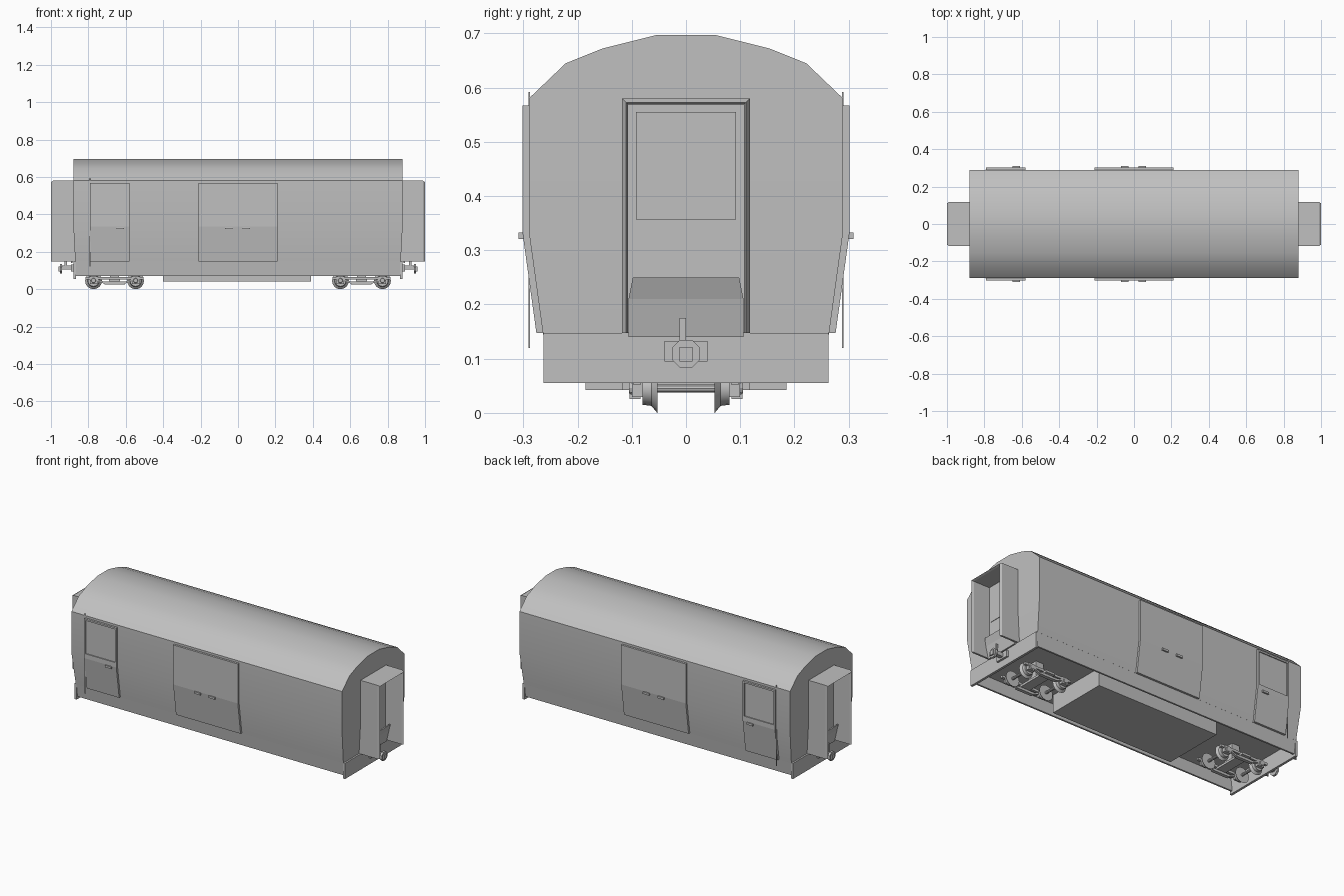
import bpy, bmesh, math

if "Cube" in bpy.data.objects:
    bpy.data.objects.remove(bpy.data.objects["Cube"])

paint = bpy.data.materials.new("plain_grey")
paint.diffuse_color = (0.53, 0.53, 0.53, 1)
paint.use_nodes = True
paint.node_tree.nodes["Principled BSDF"].inputs["Base Color"].default_value = paint.diffuse_color


def make(name, bm, smooth=False):
    bmesh.ops.recalc_face_normals(bm, faces=bm.faces)
    me = bpy.data.meshes.new(name)
    bm.to_mesh(me)
    bm.free()
    me.materials.append(paint)
    ob = bpy.data.objects.new(name, me)
    bpy.context.collection.objects.link(ob)
    if smooth:
        bpy.ops.object.select_all(action='DESELECT')
        ob.select_set(True)
        bpy.context.view_layer.objects.active = ob
        bpy.ops.object.shade_smooth_by_angle(angle=math.radians(30))
    return ob


def loft(name, sections, smooth=False, ring=True, loop=False):
    """Skin matching sections; ring closes each section, loop joins last to first."""
    bm = bmesh.new()
    rows = [[bm.verts.new(p) for p in s] for s in sections]
    n = len(rows[0])
    pairs = list(zip(rows, rows[1:])) + ([(rows[-1], rows[0])] if loop else [])
    for a, b in pairs:
        for i in range(n if ring else n - 1):
            j = (i + 1) % n
            bm.faces.new((a[i], a[j], b[j], b[i]))
    if loop:
        bm.faces.new([r[0] for r in rows])
        bm.faces.new([r[-1] for r in rows])
    else:
        bm.faces.new(rows[0])
        bm.faces.new(rows[-1])
    return make(name, bm, smooth)


def prism(name, yz, x0, x1):
    return loft(name, [[(x, y, z) for y, z in yz] for x in (x0, x1)])


def box(name, x0, x1, y0, y1, z0, z1):
    return prism(name, [(y0, z0), (y1, z0), (y1, z1), (y0, z1)], x0, x1)


def lathe(name, cx, cz, profile, n=16):
    """Spin (y, radius) pairs about an axle along y."""
    return loft(name, [[(cx + r * math.cos(2 * math.pi * i / n), y,
                         cz + r * math.sin(2 * math.pi * i / n)) for i in range(n)]
                       for y, r in profile], smooth=True)


# Body shell and roof: half width, height, half length at each level
levels = [(0.264, 0.147, 0.87), (0.29, 0.335, 0.88), (0.29, 0.58, 0.88),
          (0.222, 0.645, 0.88), (0.155, 0.672, 0.88), (0.055, 0.697, 0.88)]


def shell(name, rows):
    loft(name, [[(-x, -y, z), (x, -y, z), (x, y, z), (-x, y, z)] for y, z, x in rows], smooth=True)


shell("body", levels[:3])
shell("roof", levels[2:])

# Equipment box under the floor
box("underfloor_box", -0.40, 0.39, -0.185, 0.185, 0.042, 0.15)

for s, side in ((-1, "front"), (1, "back")):
    # Skirt continuing the lower wall
    prism(side + "_skirt", [(s * 0.264, 0.15), (s * 0.254, 0.07),
                            (s * 0.244, 0.07), (s * 0.254, 0.15)], -0.87, 0.87)

    # Outer face of the doors follows the bent wall
    lower = [(0.302, 0.335), (0.276, 0.147), (0.26, 0.147), (0.28, 0.335)]

    def panel(name, x0, x1, top):
        pts = [(0.28, top), (0.302, top)] + lower
        prism(name, [(s * y, z) for y, z in pts], x0, x1)

    panel(side + "_luggage_door", -0.21, 0.21, 0.567)
    panel(side + "_cab_door", -0.79, -0.58, 0.362)

    def plate(name, x0, x1, ya, yb, z0, z1):
        box(name, x0, x1, s * ya, s * yb, z0, z1)

    # Window surround and recessed pane
    plate(side + "_door_stile_a", -0.79, -0.78, 0.28, 0.302, 0.362, 0.567)
    plate(side + "_door_stile_b", -0.59, -0.58, 0.28, 0.302, 0.362, 0.567)
    plate(side + "_door_rail", -0.78, -0.59, 0.28, 0.302, 0.557, 0.567)
    plate(side + "_door_window", -0.78, -0.59, 0.288, 0.296, 0.362, 0.557)
    # Handles and handrail
    for hx in (-0.63, -0.05, 0.045):
        plate(side + "_door_handle", hx - 0.02, hx + 0.02, 0.30, 0.309, 0.321, 0.333)
    plate(side + "_handrail", -0.793, -0.789, 0.288, 0.291, 0.12, 0.592)

for e, end in ((-1, "left"), (1, "right")):
    # Buffer beam
    box(end + "_end_beam", e * 0.866, e * 0.88, -0.263, 0.263, 0.055, 0.147)

    # Gangway hood: open underneath and at the outer end
    def arch(x, w, t):
        return [(e * x, -w, 0.147), (e * x, -w, t), (e * x, w, t), (e * x, w, 0.147)]

    loft(end + "_gangway", [arch(0.868, 0.118, 0.58), arch(0.988, 0.118, 0.58),
                            arch(1.0, 0.111, 0.573), arch(0.988, 0.107, 0.569),
                            arch(0.868, 0.107, 0.569)], ring=False, loop=True)

    # End door with window
    box(end + "_end_door", e * 0.87, e * 0.884, -0.107, 0.107, 0.147, 0.57)
    box(end + "_end_window", e * 0.88, e * 0.887, -0.092, 0.092, 0.357, 0.555)

    # Footplate: upright part with a tapered flap leaning outward
    loft(end + "_footplate", [[(e * x, -w, z), (e * x, w, z), (e * (x + 0.008), w, z),
                               (e * (x + 0.008), -w, z)]
                              for x, w, z in ((0.884, 0.106, 0.14), (0.90, 0.106, 0.21),
                                              (0.915, 0.098, 0.25))])

    # Coupler
    box(end + "_coupler_base", e * 0.878, e * 0.892, -0.04, 0.04, 0.095, 0.133)
    box(end + "_coupler_shank", e * 0.88, e * 0.94, -0.012, 0.012, 0.104, 0.126)
    octagon = [(0.028 * math.cos(math.pi * (i + 0.5) / 4),
                0.109 + 0.028 * math.sin(math.pi * (i + 0.5) / 4)) for i in range(8)]
    prism(end + "_coupler_head", octagon, e * 0.94, e * 0.953)
    box(end + "_coupler_face", e * 0.95, e * 0.96, -0.012, 0.012, 0.095, 0.122)
    box(end + "_coupler_lever", e * 0.915, e * 0.927, -0.012, 0.0, 0.12, 0.175)

    # Bogie
    cx = e * 0.66
    box(end + "_bolster", cx - 0.03, cx + 0.03, -0.118, 0.118, 0.042, 0.055)
    box(end + "_pivot", cx - 0.025, cx + 0.025, -0.03, 0.03, 0.05, 0.15)
    for s in (-1, 1):
        box(end + "_bogie_frame", cx - 0.155, cx + 0.155, s * 0.083, s * 0.098, 0.052, 0.066)
        box(end + "_spring_plank", cx - 0.055, cx + 0.055, s * 0.084, s * 0.104, 0.026, 0.04)
        for d in (-1, 1):
            # Sloped hanger from the spring plank up to the axlebox
            loft(end + "_hanger", [[(cx + d * x, s * y, z + dz) for y, dz in
                                    ((0.086, 0), (0.1, 0), (0.1, 0.01), (0.086, 0.01))]
                                   for x, z in ((0.05, 0.028), (0.095, 0.044))])
    for d in (-1, 1):
        wx = cx + d * 0.1125
        lathe(end + "_axle", wx, 0.045, [(-0.085, 0.008), (0.085, 0.008)], 10)
        for s in (-1, 1):
            lathe(end + "_wheel", wx, 0.045, [(s * 0.053, 0.045), (s * 0.064, 0.032),
                                              (s * 0.08, 0.030)])
            box(end + "_axlebox", wx - 0.02, wx + 0.02, s * 0.08, s * 0.1, 0.029, 0.068)
            lathe(end + "_axle_cap", wx, 0.046, [(s * 0.098, 0.014), (s * 0.105, 0.011)], 10)
